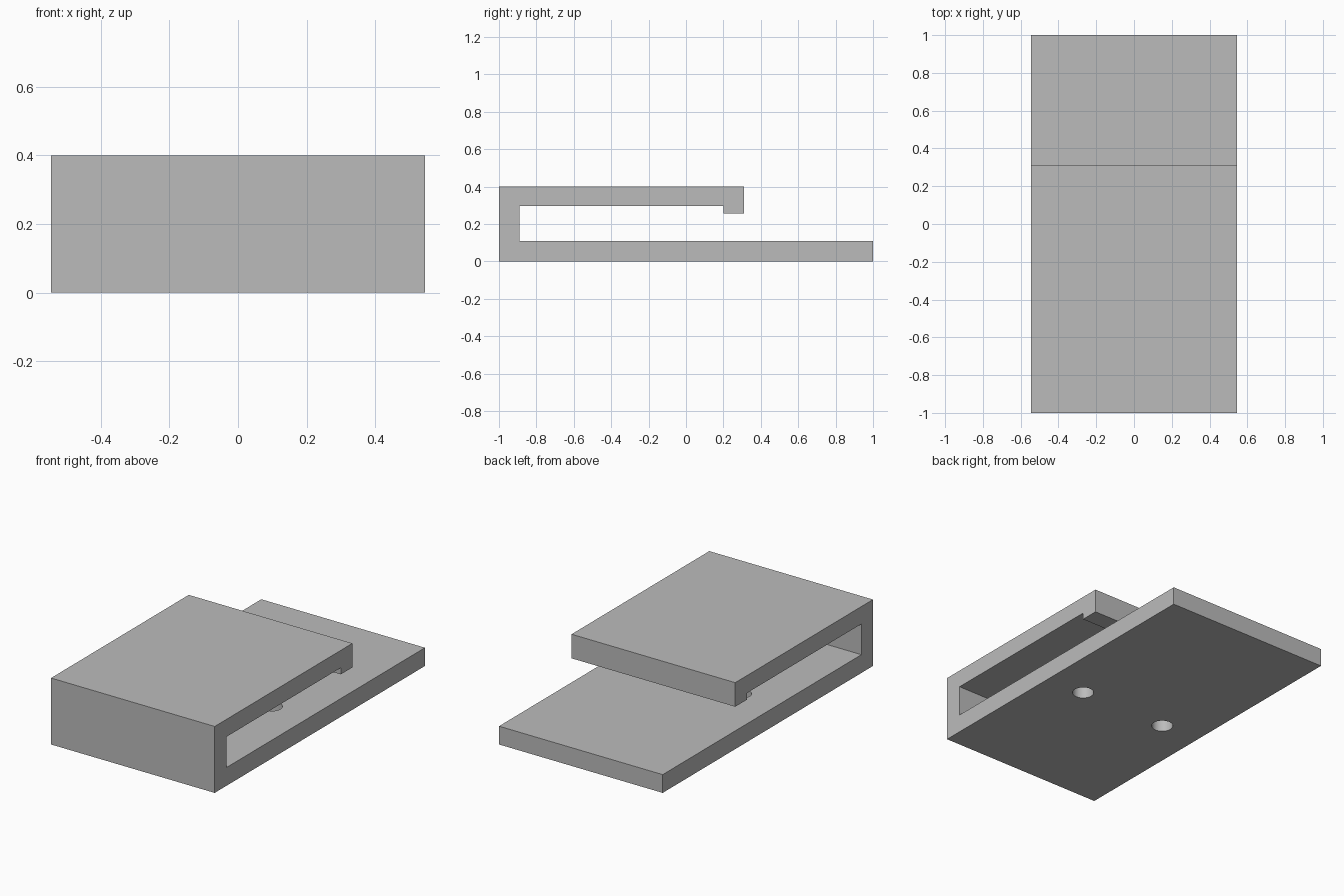
import bpy
import bmesh

cube = bpy.data.objects.get("Cube")
if cube:
    bpy.data.objects.remove(cube, do_unlink=True)

HALF_WIDTH = 0.545
WALL = 0.11
HOLE_RADIUS = 0.06

grey = bpy.data.materials.new("plain grey")
grey.use_nodes = True
colour = (0.5, 0.5, 0.5, 1)
grey.diffuse_color = colour
grey.node_tree.nodes["Principled BSDF"].inputs["Base Color"].default_value = colour


def extrude_profile(name, profile):
    """Extrude a (y, z) outline across the full width."""
    bm = bmesh.new()
    face = bm.faces.new([bm.verts.new((-HALF_WIDTH, y, z)) for y, z in profile])
    result = bmesh.ops.extrude_face_region(bm, geom=[face])
    verts = [v for v in result["geom"] if isinstance(v, bmesh.types.BMVert)]
    bmesh.ops.translate(bm, verts=verts, vec=(2 * HALF_WIDTH, 0, 0))
    bmesh.ops.recalc_face_normals(bm, faces=bm.faces)
    mesh = bpy.data.meshes.new(name)
    bm.to_mesh(mesh)
    bm.free()
    mesh.materials.append(grey)
    obj = bpy.data.objects.new(name, mesh)
    bpy.context.collection.objects.link(obj)
    return obj


# Clip body: long base plate, front wall, shorter top plate with a lip
bracket = extrude_profile("clip_bracket", [
    (-1, 0), (1, 0), (1, WALL), (-1 + WALL, WALL),
    (-1 + WALL, 0.295), (0.2, 0.295), (0.2, 0.255),
    (0.31, 0.255), (0.31, 0.4), (-1, 0.4),
])

# Two screw holes through the base plate
for side, x in (("right", -0.293), ("left", 0.293)):
    bpy.ops.mesh.primitive_cylinder_add(
        vertices=48, radius=HOLE_RADIUS, depth=0.16, location=(x, -0.1, WALL / 2))
    cutter = bpy.context.object
    cutter.name = side + "_hole_cutter"
    cutter.data.materials.append(grey)
    cutter.hide_render = True
    cutter.hide_viewport = True
    cut = bracket.modifiers.new(side + "_screw_hole", "BOOLEAN")
    cut.operation = "DIFFERENCE"
    cut.solver = "EXACT"
    cut.object = cutter

# Bake the holes, then smooth only their round walls
bpy.ops.object.select_all(action="DESELECT")
bpy.context.view_layer.objects.active = bracket
bracket.select_set(True)
for name in [m.name for m in bracket.modifiers]:
    bpy.ops.object.modifier_apply(modifier=name)
bpy.ops.object.shade_smooth_by_angle(angle=0.5)
for obj in [o for o in bpy.data.objects if o.name.endswith("_hole_cutter")]:
    bpy.data.objects.remove(obj, do_unlink=True)
